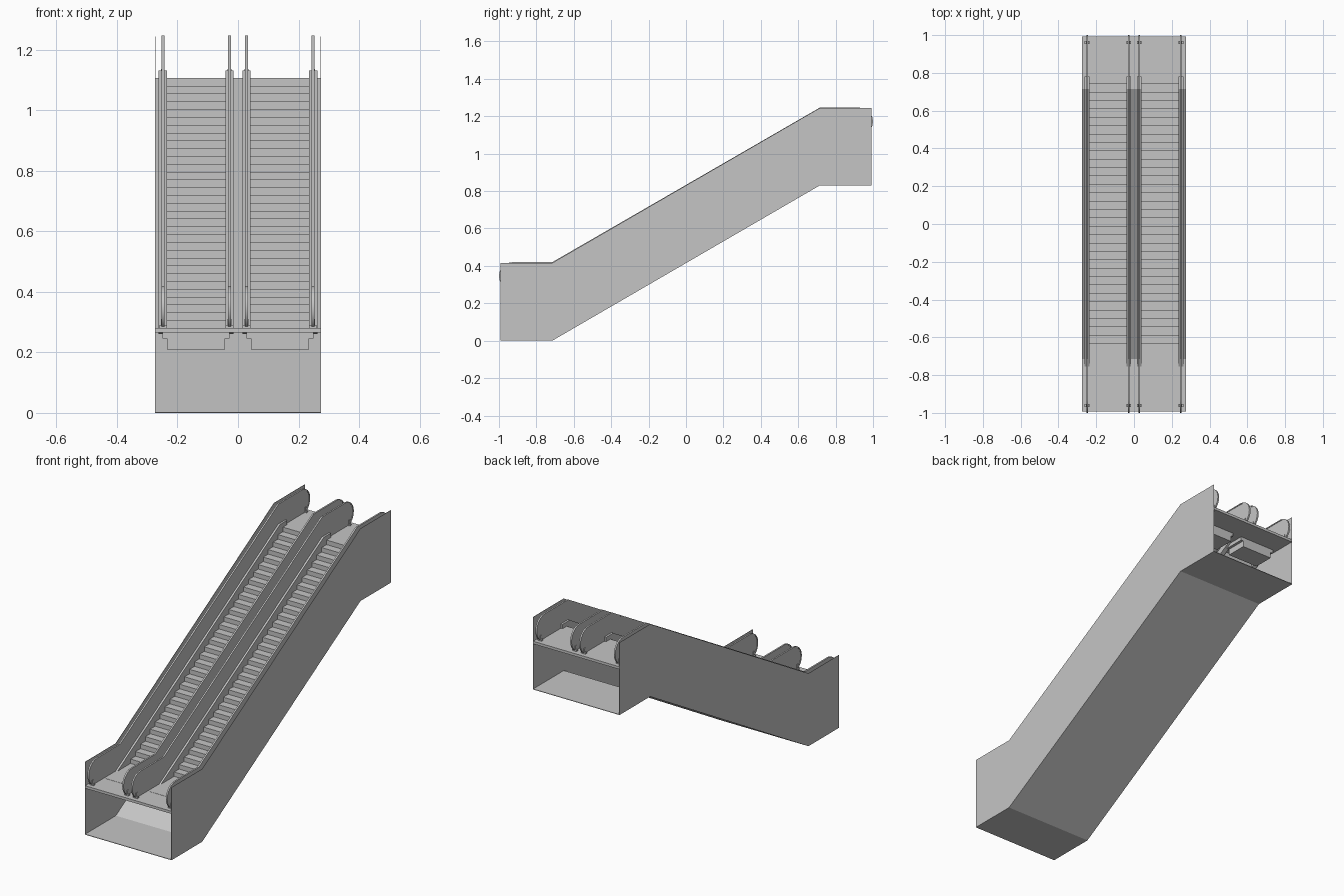
import bpy
import bmesh
from math import radians, sin, cos

cube = bpy.data.objects.get("Cube")
if cube:
    bpy.data.objects.remove(cube, do_unlink=True)

grey = bpy.data.materials.new("light grey metal")
grey.use_nodes = True
COLOUR = (0.56, 0.56, 0.56, 1)
grey.diffuse_color = COLOUR
grey.node_tree.nodes["Principled BSDF"].inputs["Base Color"].default_value = COLOUR

LOW, HIGH = 0.28, 1.106      # landing heights
BEND, END = 0.715, 0.992     # where the slope starts, where the body ends


def prism(name, profile, x0, x1, mirror=True, smooth=False):
    """Extrude a (y, z) profile from x0 to x1, mirrored to the other side."""
    bm = bmesh.new()
    face = bm.faces.new([bm.verts.new((x0, y, z)) for y, z in profile])
    grown = bmesh.ops.extrude_face_region(bm, geom=[face])["geom"]
    verts = [g for g in grown if isinstance(g, bmesh.types.BMVert)]
    bmesh.ops.translate(bm, verts=verts, vec=(x1 - x0, 0, 0))
    bmesh.ops.recalc_face_normals(bm, faces=bm.faces)
    mesh = bpy.data.meshes.new(name)
    bm.to_mesh(mesh)
    bm.free()
    mesh.materials.append(grey)
    obj = bpy.data.objects.new(name, mesh)
    bpy.context.collection.objects.link(obj)
    if smooth:
        bpy.ops.object.select_all(action="DESELECT")
        obj.select_set(True)
        bpy.context.view_layer.objects.active = obj
        bpy.ops.object.shade_smooth_by_angle(angle=radians(25))
    if mirror:
        obj.modifiers.new("mirror", "MIRROR")
    return obj


def box(name, x0, x1, y0, y1, z0, z1, mirror=True):
    return prism(name, [(y0, z0), (y1, z0), (y1, z1), (y0, z1)], x0, x1, mirror)


def path(low, high):
    """Flat, sloping, flat line along the whole machine."""
    return [(-END, low), (-BEND, low), (BEND, high), (END, high)]


def band(low, high, thick):
    return path(low, high) + path(low - thick, high - thick)[::-1]


def rail_line(r):
    """Handrail line with a half-round newel at each end."""
    c, low, high, n = 0.926, LOW + 0.066, HIGH + 0.066, 12
    turn = [radians(180 * i / n) for i in range(n + 1)]
    start = [(-c - r * sin(a), low - r * cos(a)) for a in turn]
    finish = [(c + r * sin(a), high + r * cos(a)) for a in turn]
    return start + [(-BEND, low + r), (BEND, high + r)] + finish


# Body: outer side sheets, bottom pan and sloping decks
prism("side_panel", path(0, 0.83) + path(0.416, 1.244)[::-1], 0.272, 0.274)
prism("bottom_pan", band(0.003, 0.833, 0.003), -0.273, 0.273, mirror=False)
prism("outer_deck", band(LOW, HIGH, 0.012), 0.236, 0.273)
prism("centre_deck", band(LOW, HIGH, 0.012), -0.04, 0.04, mirror=False)

# Steps: a thin zigzag sheet in each lane
COUNT, FIRST, RUN = 31, -0.635, 0.0444
RISE = (HIGH - LOW) / (COUNT + 1)
zigzag = [(FIRST, LOW)]
for i in range(COUNT):
    z = LOW + RISE * (i + 1)
    zigzag += [(FIRST + RUN * i, z), (FIRST + RUN * (i + 1), z)]
LAST = zigzag[-1][0]
zigzag.append((LAST, HIGH))
under = [(y + 0.004, z - 0.004) for y, z in zigzag]
prism("steps", zigzag + under[::-1], 0.039, 0.237)

# Landings with comb plates and the pits hanging below them
for place, z, y0, y1, pit0, pit1 in (
        ("lower", LOW, -END, FIRST, -0.86, FIRST),
        ("upper", HIGH, LAST, END, LAST, 0.86)):
    box(place + "_landing", -0.273, 0.273, y0, y1, z - 0.015, z, mirror=False)
    box(place + "_pit", 0.043, 0.234, pit0, pit1, z - 0.07, z - 0.014)
    box(place + "_pit_flange", 0.028, 0.249, pit0, pit1, z - 0.035, z - 0.014)
box("comb_plate", 0.04, 0.236, -0.86, FIRST, LOW, LOW + 0.001)

# Balustrades: plinth, panel, handrail and newel feet
plinth = [(-0.755, LOW), (BEND, HIGH + 0.025), (0.78, HIGH + 0.025),
          (0.78, HIGH - 0.01), (0.73, HIGH - 0.04), (FIRST, LOW - 0.02)]
for place, x, p0, p1 in (("outer", 0.248, 0.235, 0.263),
                         ("inner", 0.028, 0.015, 0.041)):
    prism(place + "_plinth", plinth, p0, p1)
    prism(place + "_balustrade_panel",
          rail_line(0.069) + [(BEND, HIGH - 0.005), (-BEND, LOW - 0.005)],
          x - 0.002, x + 0.002)
    prism(place + "_handrail", rail_line(0.074) + rail_line(0.068)[::-1],
          x - 0.0045, x + 0.0045, smooth=True)
    for end, y, z in (("lower", -0.961, LOW), ("upper", 0.961, HIGH)):
        name = f"{place}_{end}_newel_foot"
        box(name, x - 0.006, x + 0.006, y - 0.006, y + 0.006, z, z + 0.03)
        box(name + "_plate", x - 0.013, x + 0.013, y - 0.007, y + 0.007, z, z + 0.008)
